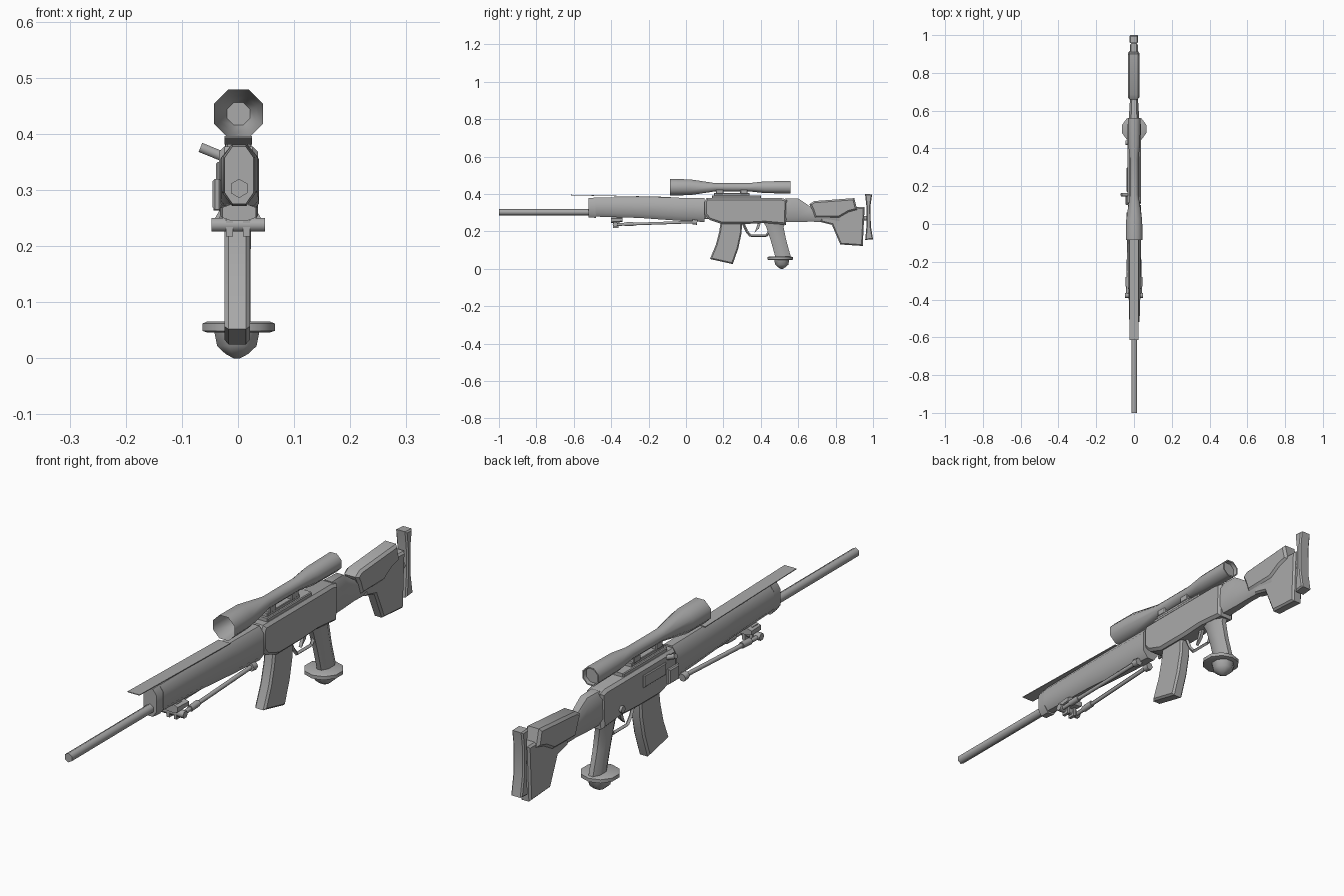
import bpy, bmesh, math
from mathutils import Vector

cube = bpy.data.objects.get("Cube")
if cube:
    bpy.data.objects.remove(cube, do_unlink=True)

GREY = (0.4, 0.4, 0.4, 1)
metal = bpy.data.materials.new("plain grey")
metal.use_nodes = True
metal.diffuse_color = GREY
metal.node_tree.nodes["Principled BSDF"].inputs["Base Color"].default_value = GREY


def finish(name, bm, angle=50):
    bmesh.ops.recalc_face_normals(bm, faces=bm.faces)
    mesh = bpy.data.meshes.new(name)
    bm.to_mesh(mesh)
    bm.free()
    mesh.materials.append(metal)
    ob = bpy.data.objects.new(name, mesh)
    bpy.context.collection.objects.link(ob)
    bpy.ops.object.select_all(action='DESELECT')
    ob.select_set(True)
    bpy.context.view_layer.objects.active = ob
    bpy.ops.object.shade_smooth_by_angle(angle=math.radians(angle))
    return ob


def skin(name, rings, cap_start=True, cap_end=True, angle=50):
    """Bridge a list of equally sized point rings."""
    bm = bmesh.new()
    loops = [[bm.verts.new(p) for p in ring] for ring in rings]
    n = len(loops[0])
    for a, b in zip(loops, loops[1:]):
        for i in range(n):
            j = (i + 1) % n
            bm.faces.new((a[i], a[j], b[j], b[i]))
    if cap_start:
        bm.faces.new(loops[0])
    if cap_end:
        bm.faces.new(loops[-1])
    return finish(name, bm, angle)


def turned(name, stations, centre, axis='Y', sides=8, **caps):
    """Turned part: stations are (position along axis, radius)."""
    cx, cy = centre
    rings = []
    for t, r in stations:
        ring = []
        for i in range(sides):
            a = 2 * math.pi * (i + 0.5) / sides
            u, v = cx + r * math.cos(a), cy + r * math.sin(a)
            ring.append((u, t, v) if axis == 'Y' else (u, v, t))
        rings.append(ring)
    return skin(name, rings, **caps)


def body(name, stations, cx=0.0, cut=0.45, rise=0.2, angle=50):
    """Chamfered section along y: stations are (y, low, high, half width)."""
    rings = []
    for y, lo, hi, w in stations:
        d = (hi - lo) * rise
        side = [(w * cut, lo), (w, lo + d), (w, hi - d), (w * cut, hi)]
        pts = side + [(-x, z) for x, z in reversed(side)]
        rings.append([(cx + x, y, z) for x, z in pts])
    return skin(name, rings, angle=angle)


def plate(name, outline, x0, x1, bevel=0.0):
    """Side outline in (y, z), extruded from x0 to x1 with chamfered rims."""
    bm = bmesh.new()
    face = bm.faces.new([bm.verts.new((x0, y, z)) for y, z in outline])
    out = bmesh.ops.extrude_face_region(bm, geom=[face])
    for v in out["geom"]:
        if isinstance(v, bmesh.types.BMVert):
            v.co.x = x1
    if bevel:
        rims = [e for e in bm.edges if abs(e.verts[0].co.x - e.verts[1].co.x) < 1e-5]
        bmesh.ops.bevel(bm, geom=rims, offset=bevel, segments=1, affect='EDGES')
    return finish(name, bm, 40)


def box(name, y0, y1, z0, z1, x0, x1, bevel=0.0):
    return plate(name, [(y0, z0), (y1, z0), (y1, z1), (y0, z1)], x0, x1, bevel)


def rod(name, a, b, r, sides=6):
    """Straight bar between two points."""
    a, b = Vector(a), Vector(b)
    turn = (b - a).to_track_quat('Z', 'Y')
    rings = []
    for p in (a, b):
        rings.append([p + turn @ Vector((r * math.cos(2 * math.pi * i / sides),
                                         r * math.sin(2 * math.pi * i / sides), 0))
                      for i in range(sides)])
    return skin(name, rings, angle=65)


# Barrel and forward body
turned("barrel", [(-1, .017), (-.45, .017)], (.002, .303), sides=6, angle=65)
body("handguard_front_band", [(-.52, .275, .378, .026), (-.48, .272, .381, .029)], cx=.002)
body("handguard", [(-.485, .279, .38, .029), (-.25, .272, .381, .032),
                   (-.05, .258, .38, .034), (.10, .25, .378, .034)], cx=.003)
skin("top_strip", [[(x, y, z + t) for x, t in ((-.024, 0), (.025, 0), (.025, .003), (-.024, .003))]
                   for y, z in ((-.615, .393), (-.08, .381))])

# Receiver
plate("receiver", [(.10, .29), (.125, .262), (.19, .24), (.33, .24), (.42, .245), (.535, .235),
                   (.54, .37), (.51, .378), (.11, .378), (.10, .36)], -.034, .036, .01)
box("ejection_port", .17, .30, .305, .35, -.039, -.03, .003)
box("side_catch", .10, .16, .265, .32, -.045, -.03, .004)
rod("selector_switch", (-.03, .43, .275), (-.044, .43, .275), .013)
rod("bolt_handle", (-.025, .155, .359), (-.067, .155, .376), .010)

# Scope and mount
turned("scope", [(-.085, .047), (.02, .046), (.155, .024), (.34, .024), (.42, .034), (.56, .036),
                 (.56, .031), (.545, .030)], (.001, .436), sides=8, cap_start=False)
turned("scope_front_recess", [(-.085, .047), (.02, .035), (.05, .022)], (.001, .436),
       cap_start=False)
box("mount_base", .14, .40, .374, .391, -.022, .024, .003)
box("mount_rail", .15, .34, .391, .404, -.015, .017, .002)
for i, y in enumerate((.18, .31)):
    box("scope_ring_%d" % i, y - .02, y + .02, .40, .425, -.018, .019, .003)

# Stock
body("stock_neck", [(.53, .25, .376, .030), (.60, .25, .376, .025), (.665, .252, .332, .021),
                    (.75, .25, .335, .021), (.82, .235, .335, .021)], cut=.55)
plate("stock_rear", [(.72, .25), (.78, .235), (.825, .13), (.945, .122), (.955, .33), (.72, .335)],
      -.022, .021, .007)
plate("cheek_rest", [(.66, .345), (.685, .362), (.90, .378), (.915, .315), (.87, .303),
                     (.82, .274), (.69, .272), (.675, .315)], -.033, .029, .009)
rod("butt_link", (0, .93, .27), (0, .98, .27), .014)
plate("butt_pad", [(.957, .40), (.995, .398), (.987, .34), (.988, .23), (1.0, .158), (.958, .154),
                   (.965, .23), (.965, .33)], -.023, .022, .005)

# Magazine and trigger
plate("magazine", [(.185, .25), (.178, .20), (.16, .13), (.128, .052), (.25, .025), (.28, .11),
                   (.297, .19), (.30, .25)], -.024, .021, .007)
guard = [(.305, .245), (.325, .20), (.345, .176), (.43, .176), (.445, .20)]
for i, (p, q) in enumerate(zip(guard, guard[1:])):
    rod("trigger_guard_%d" % i, (0, *p), (0, *q), .007, 4)
plate("trigger", [(.385, .245), (.40, .245), (.39, .215), (.365, .192), (.375, .215)], -.006, .006)

# Grip with its ring and foot
rings = []
for z, y0, y1, w in ((.255, .405, .545, .027), (.225, .425, .525, .025), (.15, .45, .54, .024),
                     (.06, .475, .565, .024)):
    c, h = (y0 + y1) / 2, (y1 - y0) / 2
    rings.append([(w * math.cos(a), c + h * math.sin(a), z)
                  for a in (math.pi * (i + .5) / 4 for i in range(8))])
skin("grip", rings)
turned("grip_ring", [(.046, .058), (.049, .068), (.062, .068), (.066, .058)], (.001, .503), 'Z', 10)
turned("grip_foot", [(.05, .044), (.022, .038), (.008, .022), (0, .006)], (-.002, .512), 'Z', 8)

# Folded support legs
body("leg_bracket", [(-.40, .245, .275, .03), (-.34, .25, .275, .034)], cx=.002)
rod("leg_crossbar", (-.047, -.378, .238), (.048, -.378, .238), .014)
for name, s in (("left", 1), ("right", -1)):
    box(name + "_leg_post", -.39, -.36, .217, .275, s * .015 - .006, s * .015 + .006)
    rod(name + "_leg", (s * .034, -.375, .236), (s * .026, .04, .25), .008)
    rod(name + "_leg_collar", (s * .033, -.33, .238), (s * .032, -.28, .24), .012)
    rod(name + "_leg_foot", (s * .026, .035, .25), (s * .026, .06, .248), .015)
